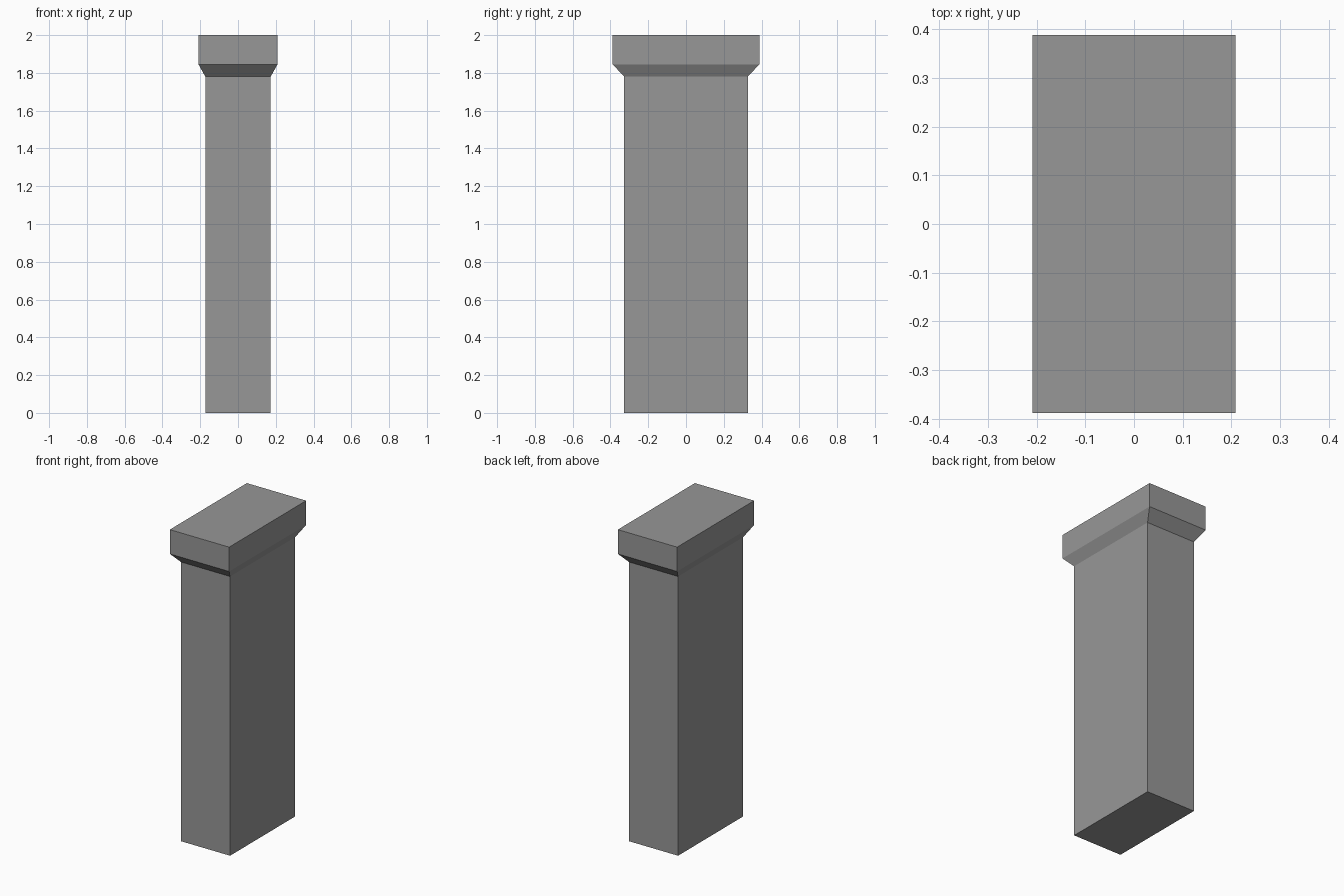
import bpy
import bmesh

cube = bpy.data.objects.get("Cube")
if cube:
    bpy.data.objects.remove(cube, do_unlink=True)

stone = bpy.data.materials.new("mid grey")
stone.use_nodes = True
grey = (0.31, 0.31, 0.31, 1)
stone.diffuse_color = grey
stone.node_tree.nodes["Principled BSDF"].inputs["Base Color"].default_value = grey


def loft(name, sections):
    """Flat-faced solid through rectangles given as (half x, half y, z)."""
    bm = bmesh.new()
    rings = []
    for hx, hy, z in sections:
        corners = [(-hx, -hy), (hx, -hy), (hx, hy), (-hx, hy)]
        rings.append([bm.verts.new((x, y, z)) for x, y in corners])
    for low, high in zip(rings, rings[1:]):
        for i in range(4):
            j = (i + 1) % 4
            bm.faces.new((low[i], low[j], high[j], high[i]))
    bm.faces.new(rings[0][::-1])
    bm.faces.new(rings[-1])
    mesh = bpy.data.meshes.new(name)
    bm.to_mesh(mesh)
    bm.free()
    mesh.materials.append(stone)
    obj = bpy.data.objects.new(name, mesh)
    bpy.context.collection.objects.link(obj)
    return obj


# Rectangular shaft, sloped neck and overhanging cap in one closed solid
shaft = (0.173, 0.327)
cap = (0.209, 0.388)
loft("pillar", [(*shaft, 0), (*shaft, 1.78), (*cap, 1.845), (*cap, 2)])
